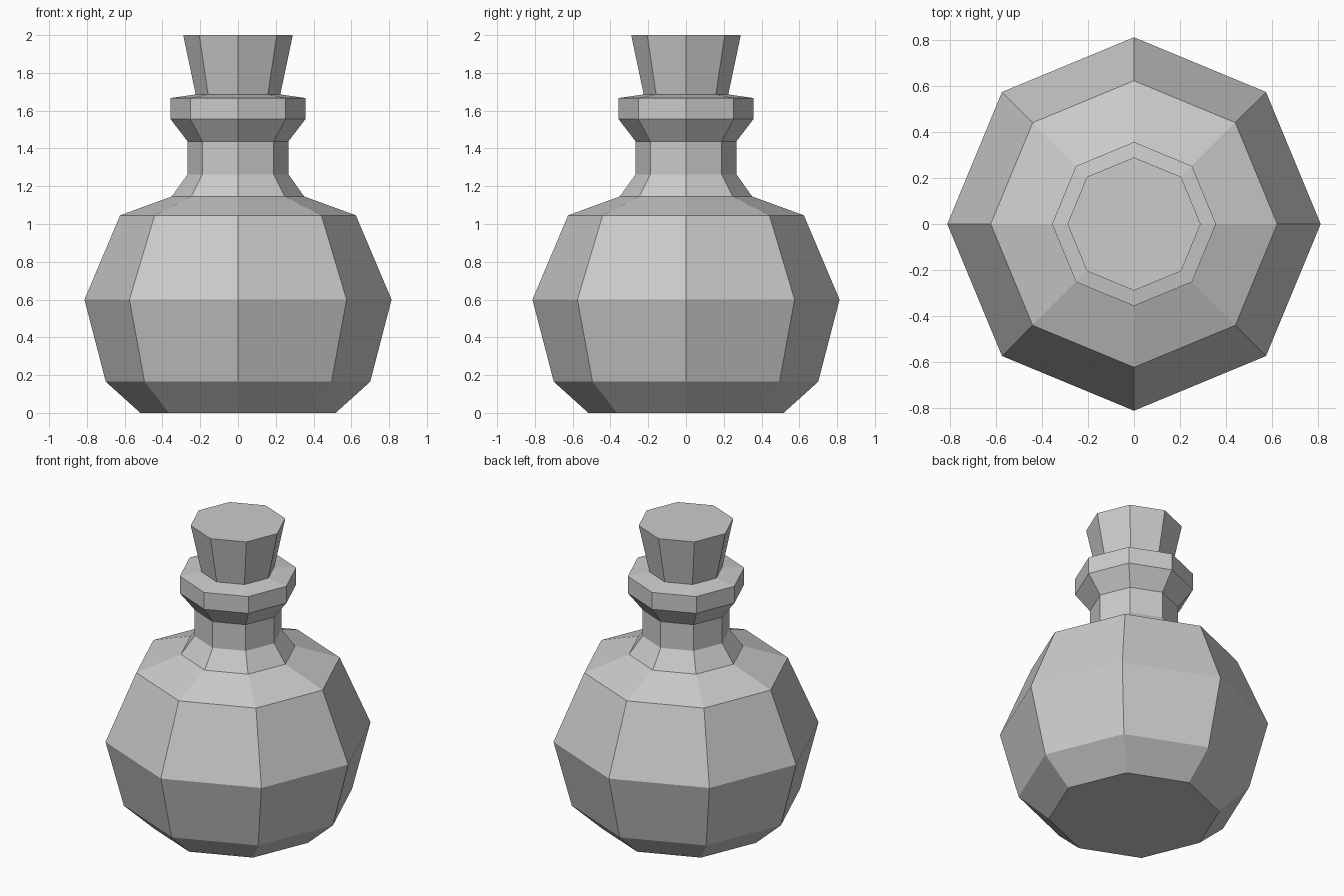
import bpy, bmesh
from math import cos, sin, pi

if "Cube" in bpy.data.objects:
    bpy.data.objects.remove(bpy.data.objects["Cube"])

SIDES = 8


def lathe(name, profile, cap_bottom=False, cap_top=False):
    """Revolve (radius, z) points into an eight-sided, flat-shaded shell."""
    bm = bmesh.new()
    rings = [[bm.verts.new((r * cos(2 * pi * i / SIDES), r * sin(2 * pi * i / SIDES), z))
              for i in range(SIDES)] for r, z in profile]
    for low, high in zip(rings, rings[1:]):
        for i in range(SIDES):
            j = (i + 1) % SIDES
            bm.faces.new((low[i], low[j], high[j], high[i]))
    if cap_bottom:
        bm.faces.new(rings[0][::-1])
    if cap_top:
        bm.faces.new(rings[-1])
    mesh = bpy.data.meshes.new(name)
    bm.to_mesh(mesh)
    bm.free()
    obj = bpy.data.objects.new(name, mesh)
    bpy.context.collection.objects.link(obj)
    return obj


# Flask: base, belly, shoulder, neck and flared lip
lathe("flask", [(0.517, 0), (0.70, 0.165), (0.813, 0.60), (0.624, 1.046),
                (0.35, 1.146), (0.267, 1.263), (0.267, 1.438),
                (0.357, 1.555), (0.357, 1.667), (0.224, 1.686)], cap_bottom=True)

# Tapered stopper, seated on the inner edge of the lip
lathe("stopper", [(0.224, 1.686), (0.29, 2.0)], cap_top=True)
